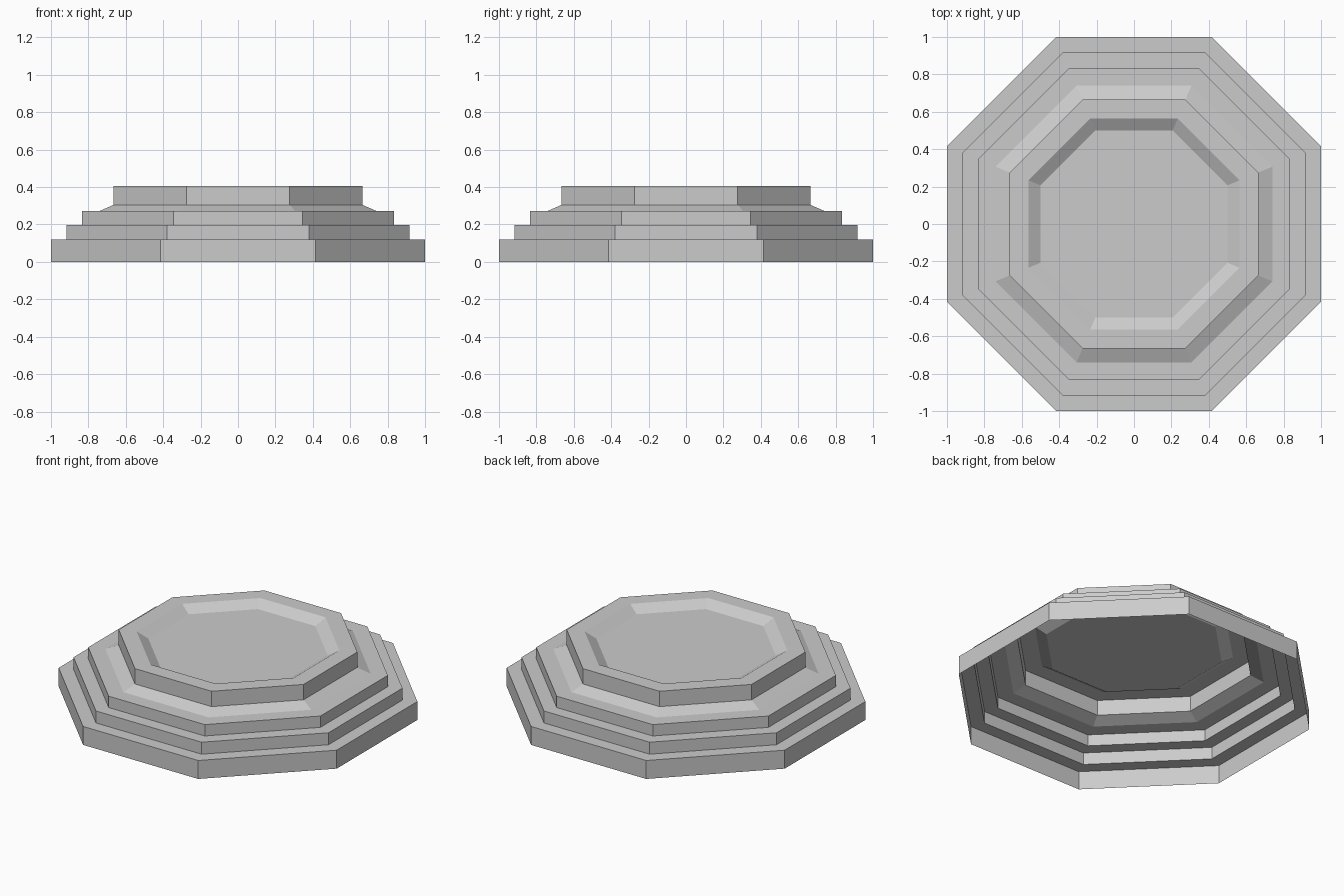
import bpy, bmesh
from math import cos, sin, pi

if "Cube" in bpy.data.objects:
    bpy.data.objects.remove(bpy.data.objects["Cube"])

SIDES = 8
# Stepped profile from the open bottom rim to the recessed top: (flat radius, z)
PROFILE = [
    (1.0, 0.0), (1.0, 0.12),            # bottom step
    (0.917, 0.12), (0.917, 0.198),      # second step
    (0.835, 0.198), (0.835, 0.272),     # third step
    (0.74, 0.272), (0.665, 0.305),      # sloped skirt
    (0.665, 0.405), (0.565, 0.405),     # top tier and rim
    (0.5, 0.365),                       # sunken top
]

bm = bmesh.new()


def ring(flat_radius, z):
    r = flat_radius / cos(pi / SIDES)
    angles = [(i + 0.5) * 2 * pi / SIDES for i in range(SIDES)]
    return [bm.verts.new((r * cos(a), r * sin(a), z)) for a in angles]


# Octagonal shell, left open underneath
rings = [ring(r, z) for r, z in PROFILE]
for low, high in zip(rings, rings[1:]):
    for i in range(SIDES):
        j = (i + 1) % SIDES
        bm.faces.new((low[i], low[j], high[j], high[i]))
bm.faces.new(rings[-1])

mesh = bpy.data.meshes.new("stepped_platform")
bm.to_mesh(mesh)
bm.free()
platform = bpy.data.objects.new("stepped_platform", mesh)
bpy.context.collection.objects.link(platform)
